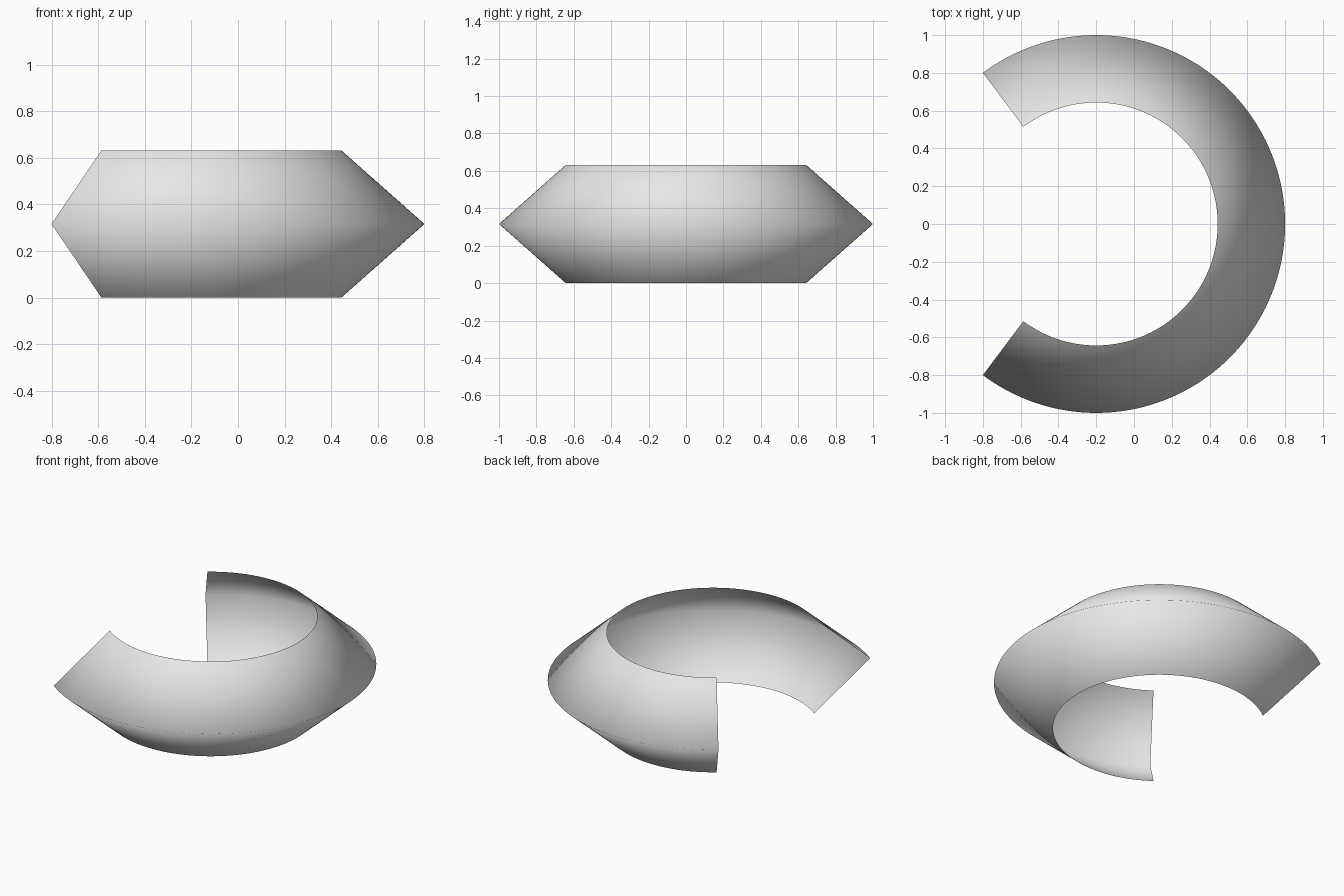
import bpy
import bmesh
import math
from mathutils import Matrix, Vector

cube = bpy.data.objects.get("Cube")
if cube:
    bpy.data.objects.remove(cube, do_unlink=True)

# Open V-shaped profile swept around a vertical axis
RIM_RADIUS, RIDGE_RADIUS, HEIGHT = 0.643, 1.0, 0.632
AXIS = Vector((-0.2, 0, 0))
HALF_SWEEP = math.atan2(0.8, -0.6)
SEGMENTS = 128

bm = bmesh.new()
profile = [(RIM_RADIUS, 0), (RIDGE_RADIUS, HEIGHT / 2), (RIM_RADIUS, HEIGHT)]
start = Matrix.Rotation(-HALF_SWEEP, 4, 'Z')
verts = [bm.verts.new(start @ Vector((r, 0, z)) + AXIS) for r, z in profile]
edges = [bm.edges.new(pair) for pair in zip(verts, verts[1:])]
bmesh.ops.spin(bm, geom=verts + edges, cent=AXIS, axis=(0, 0, 1),
               angle=2 * HALF_SWEEP, steps=SEGMENTS, use_duplicate=False)

# Point every face away from the axis
bm.normal_update()
for face in bm.faces:
    outward = face.calc_center_median() - AXIS
    outward.z = 0
    if face.normal.dot(outward) < 0:
        face.normal_flip()
    face.smooth = True

mesh = bpy.data.meshes.new("open_ring_shell")
bm.to_mesh(mesh)
bm.free()
ring = bpy.data.objects.new("open_ring_shell", mesh)
bpy.context.collection.objects.link(ring)

# Plain light grey
grey = bpy.data.materials.new("light_grey")
grey.use_nodes = True
colour = (0.8, 0.8, 0.8, 1)
grey.diffuse_color = colour
for node in grey.node_tree.nodes:
    if node.type == 'BSDF_PRINCIPLED':
        node.inputs["Base Color"].default_value = colour
mesh.materials.append(grey)
